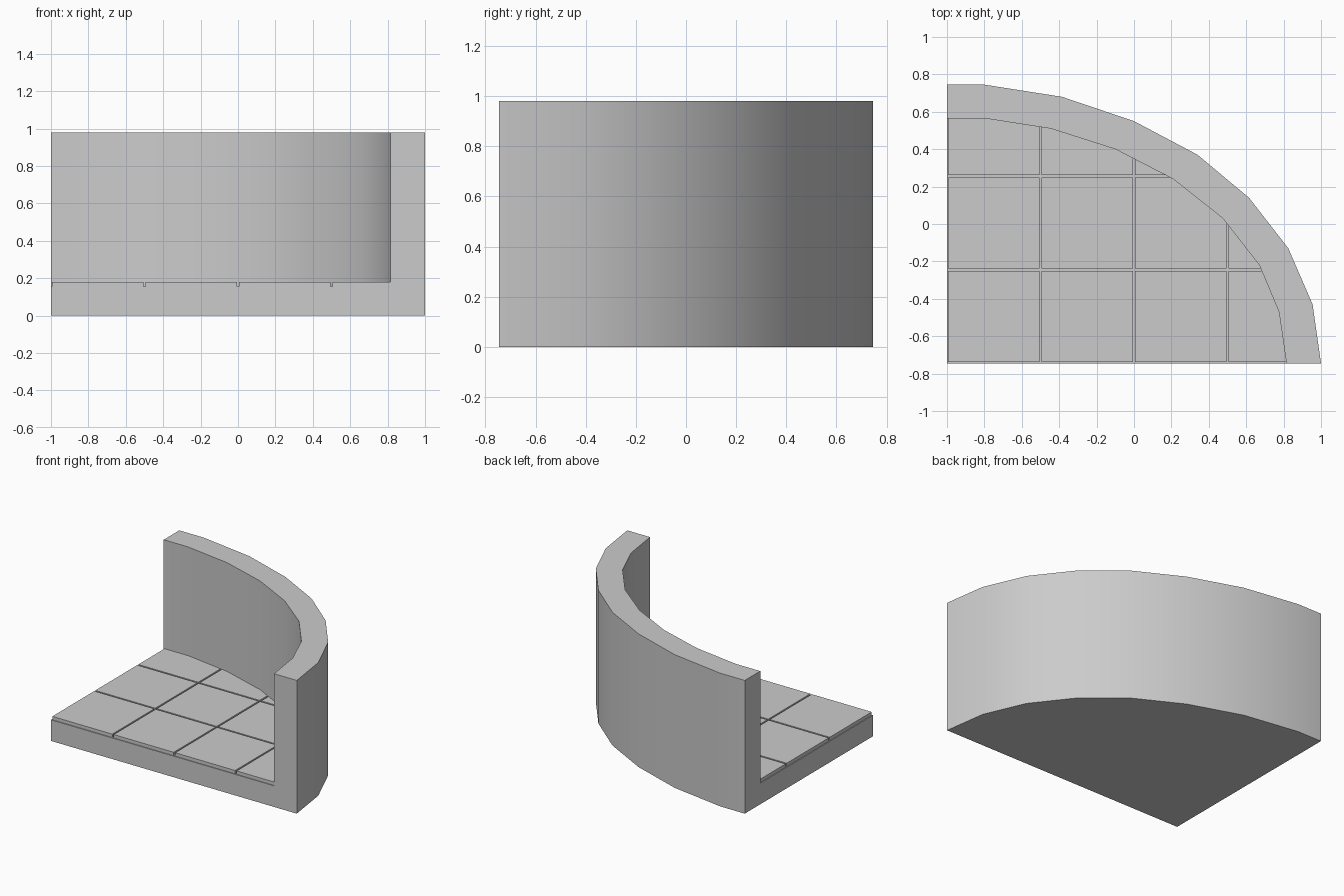
import bpy, bmesh
from mathutils import Vector

cube = bpy.data.objects.get("Cube")
if cube:
    bpy.data.objects.remove(cube, do_unlink=True)

FRONT, LEFT = -0.745, -1.0
FLOOR, TILE_TOP, WALL_TOP = 0.155, 0.18, 0.98
TILE, HALF_GAP = 0.5, 0.006

# Matching plan curves of the wall, back left to front right
OUTER = [(LEFT, 0.745), (-0.8, 0.745), (-0.385, 0.68), (0, 0.55), (0.34, 0.37),
         (0.615, 0.14), (0.825, -0.13), (0.955, -0.43), (1, FRONT)]
INNER = [(LEFT, 0.565), (-0.8, 0.565), (-0.445, 0.51), (-0.1, 0.4), (0.21, 0.24),
         (0.475, 0.03), (0.67, -0.22), (0.775, -0.47), (0.815, FRONT)]

stone = bpy.data.materials.new("grey_stone")
stone.use_nodes = True
GREY = (0.6, 0.6, 0.6, 1)
stone.diffuse_color = GREY
stone.node_tree.nodes["Principled BSDF"].inputs["Base Color"].default_value = GREY


def finish(bm, name):
    """Turn a bmesh into a shaded object with the stone material."""
    bmesh.ops.recalc_face_normals(bm, faces=bm.faces)
    mesh = bpy.data.meshes.new(name)
    bm.to_mesh(mesh)
    bm.free()
    mesh.materials.append(stone)
    obj = bpy.data.objects.new(name, mesh)
    bpy.context.collection.objects.link(obj)
    bpy.ops.object.select_all(action='DESELECT')
    obj.select_set(True)
    bpy.context.view_layer.objects.active = obj
    bpy.ops.object.shade_smooth_by_angle(angle=0.5)
    return obj


def raise_faces(bm, faces, height, keep):
    """Extrude faces upward; keep the originals only as an underside."""
    result = bmesh.ops.extrude_face_region(bm, geom=faces, use_keep_orig=keep)["geom"]
    verts = [g for g in result if isinstance(g, bmesh.types.BMVert)]
    bmesh.ops.translate(bm, verts=verts, vec=(0, 0, height))
    if not keep:
        bmesh.ops.delete(bm, geom=[f for f in faces if f.is_valid], context='FACES')
    return [g for g in result if isinstance(g, bmesh.types.BMFace)]


# Floor slab with the curved wall rising from its rim
bm = bmesh.new()
outer = [bm.verts.new((x, y, 0)) for x, y in OUTER]
inner = [bm.verts.new((x, y, 0)) for x, y in INNER]
corner = bm.verts.new((LEFT, FRONT, 0))
faces = [bm.faces.new((outer[i], inner[i], inner[i + 1], outer[i + 1]))
         for i in range(len(outer) - 1)]
faces.append(bm.faces.new([corner] + inner[::-1]))
top = raise_faces(bm, faces, FLOOR, True)
rim = [f for f in top if len(f.verts) == 4]
raise_faces(bm, rim, WALL_TOP - FLOOR, False)
finish(bm, "curved_wall_and_slab")

# Paving tiles, trimmed to the inside curve of the wall
bm = bmesh.new()
for col in range(4):
    for row in range(3):
        cell = bmesh.new()
        cell.faces.new([cell.verts.new((x, y, FLOOR))
                        for x, y in [(LEFT, FRONT)] + INNER[::-1]])
        x0, y0 = LEFT + col * TILE, FRONT + row * TILE
        cuts = [((x0 + HALF_GAP, 0, 0), (-1, 0, 0)),
                ((x0 + TILE - HALF_GAP, 0, 0), (1, 0, 0)),
                ((0, y0 + HALF_GAP, 0), (0, -1, 0)),
                ((0, y0 + TILE - HALF_GAP, 0), (0, 1, 0))]
        for point, normal in cuts:
            bmesh.ops.bisect_plane(cell, geom=cell.verts[:] + cell.edges[:] + cell.faces[:],
                                   plane_co=Vector(point), plane_no=Vector(normal),
                                   clear_outer=True)
        if cell.faces:
            raise_faces(cell, cell.faces[:], TILE_TOP - FLOOR, False)
            piece = bpy.data.meshes.new("tile_piece")
            cell.to_mesh(piece)
            bm.from_mesh(piece)
            bpy.data.meshes.remove(piece)
        cell.free()
finish(bm, "floor_tiles")
